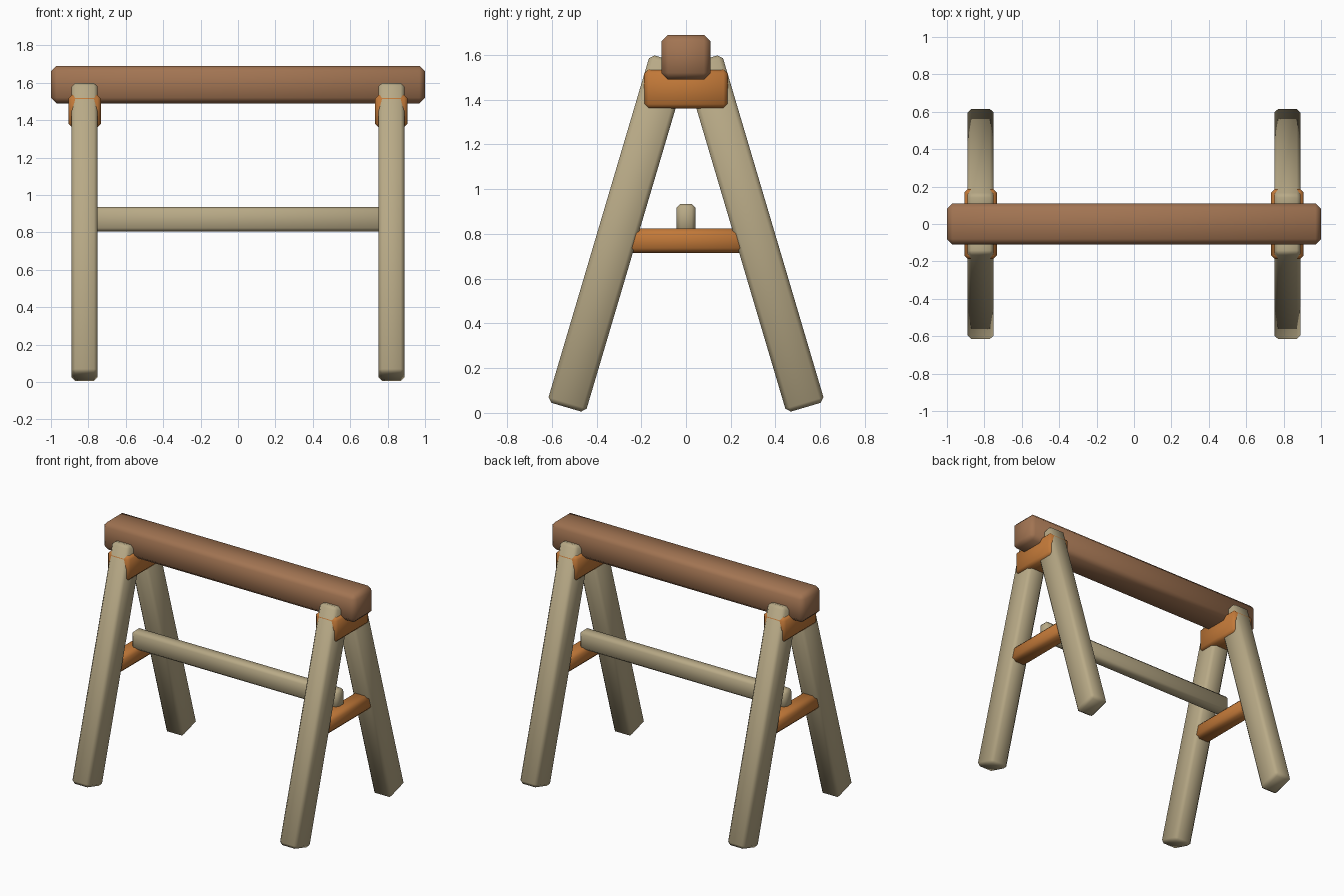
import bpy, math

cube = bpy.data.objects.get("Cube")
if cube:
    bpy.data.objects.remove(cube, do_unlink=True)


def material(name, rgb):
    m = bpy.data.materials.new(name)
    m.use_nodes = True
    m.diffuse_color = (*rgb, 1)
    bsdf = next(n for n in m.node_tree.nodes if n.type == "BSDF_PRINCIPLED")
    bsdf.inputs["Base Color"].default_value = (*rgb, 1)
    return m


brown = material("brown wood", (0.36, 0.175, 0.085))
pale = material("pale wood", (0.48, 0.40, 0.24))
orange = material("orange wood", (0.54, 0.19, 0.04))


def plank(name, size, centre, mat, chamfer, tilt=0.0):
    """Chamfered, softly shaded timber, tilted about the x axis."""
    bpy.ops.mesh.primitive_cube_add(size=1, location=centre)
    ob = bpy.context.object
    ob.name = name
    ob.scale = size
    bpy.ops.object.transform_apply(location=False, rotation=False, scale=True)
    ob.rotation_euler.x = tilt
    ob.data.materials.append(mat)
    bevel = ob.modifiers.new("chamfer", "BEVEL")
    bevel.width = chamfer
    bevel.segments = 1
    bpy.ops.object.modifier_apply(modifier=bevel.name)
    bpy.ops.object.shade_smooth_by_angle(angle=math.radians(60))
    return ob


# Top beam and the long stretcher
plank("top_beam", (2.0, 0.22, 0.20), (0, 0, 1.59), brown, 0.03)
plank("stretcher", (1.63, 0.085, 0.13), (0, 0, 0.87), pale, 0.018)

# Two A-frames
lean = math.radians(16.5)
for side, sx in (("left", 1), ("right", -1)):
    x = 0.82 * sx
    for end, sy in (("front", -1), ("back", 1)):
        plank(f"{end}_{side}_leg", (0.14, 0.178, 1.62),
              (x, 0.305 * sy, 0.802), pale, 0.02, lean * sy)
    plank(f"{side}_gusset", (0.175, 0.375, 0.175), (x, 0, 1.448), orange, 0.02)
    plank(f"{side}_cross_brace", (0.12, 0.56, 0.11), (x, 0, 0.77), orange, 0.022)
